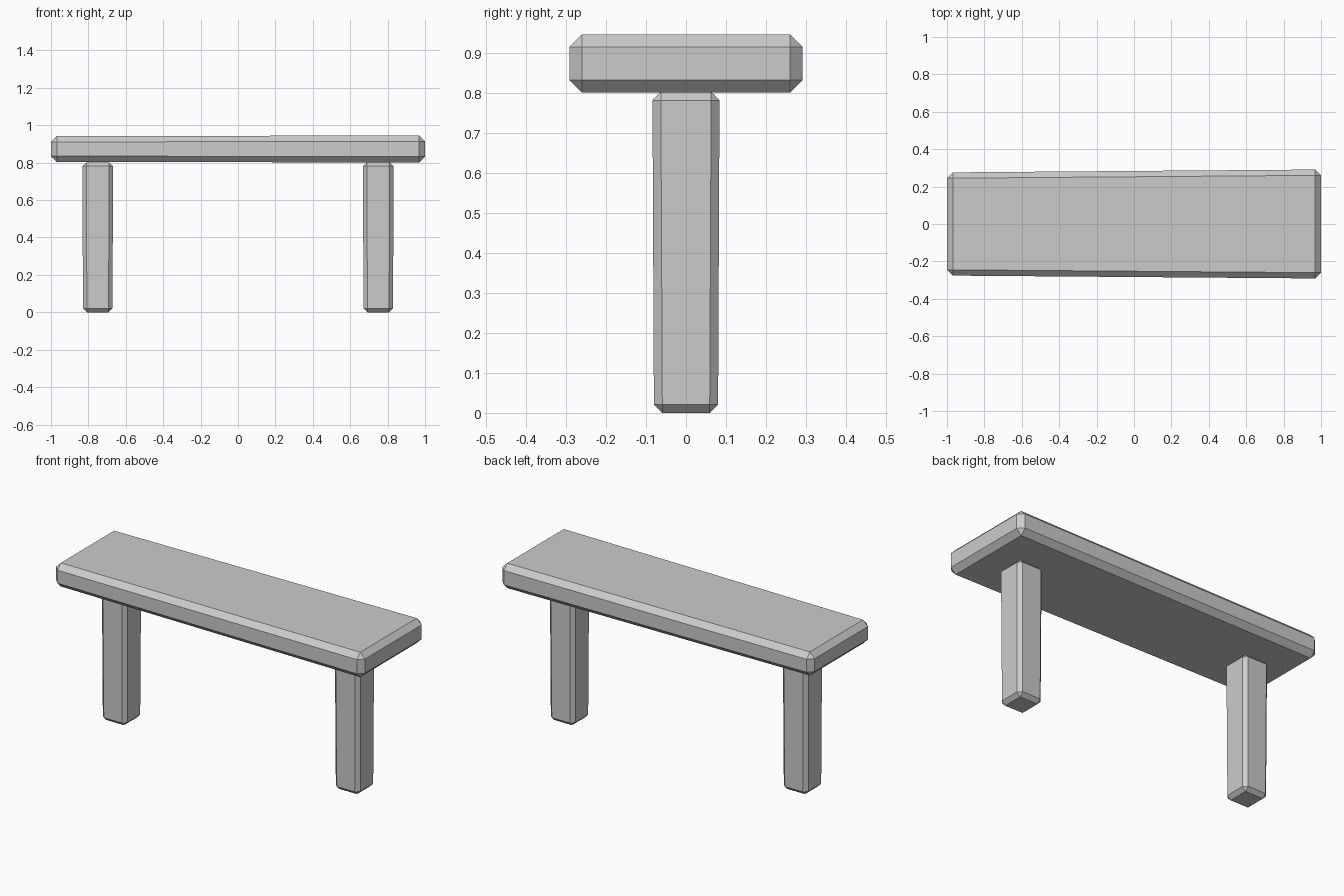
import bpy
import bmesh

if "Cube" in bpy.data.objects:
    bpy.data.objects.remove(bpy.data.objects["Cube"], do_unlink=True)

# Plain grey for the whole bench
grey = bpy.data.materials.new("plain_grey")
grey.use_nodes = True
GREY = (0.6, 0.6, 0.6, 1.0)
grey.diffuse_color = GREY
grey.node_tree.nodes["Principled BSDF"].inputs["Base Color"].default_value = GREY


def chamfered_box(name, centre, size, chamfer, axis, taper):
    """Box whose cross-section grows by the taper factor along one axis."""
    bm = bmesh.new()
    bmesh.ops.create_cube(bm, size=1)
    for v in bm.verts:
        factor = 1 + taper * v.co[axis]
        for i in range(3):
            scale = size[i] if i == axis else size[i] * factor
            v.co[i] *= scale
    bmesh.ops.bevel(bm, geom=bm.edges[:], offset=chamfer, segments=1,
                    profile=0.5, affect='EDGES')
    bmesh.ops.recalc_face_normals(bm, faces=bm.faces[:])
    mesh = bpy.data.meshes.new(name)
    bm.to_mesh(mesh)
    bm.free()
    mesh.materials.append(grey)
    obj = bpy.data.objects.new(name, mesh)
    obj.location = centre
    bpy.context.collection.objects.link(obj)
    return obj


# Seat plank, slightly wider and thicker at its left end
chamfered_box("seat", (0, 0, 0.873), (2, 0.567, 0.141), 0.031, 0, 0.055)

# Two legs, narrowing slightly toward the floor
for side, x in (("left", 0.75), ("right", -0.75)):
    chamfered_box(side + "_leg", (x, 0, 0.401), (0.161, 0.164, 0.802),
                  0.021, 2, 0.045)
